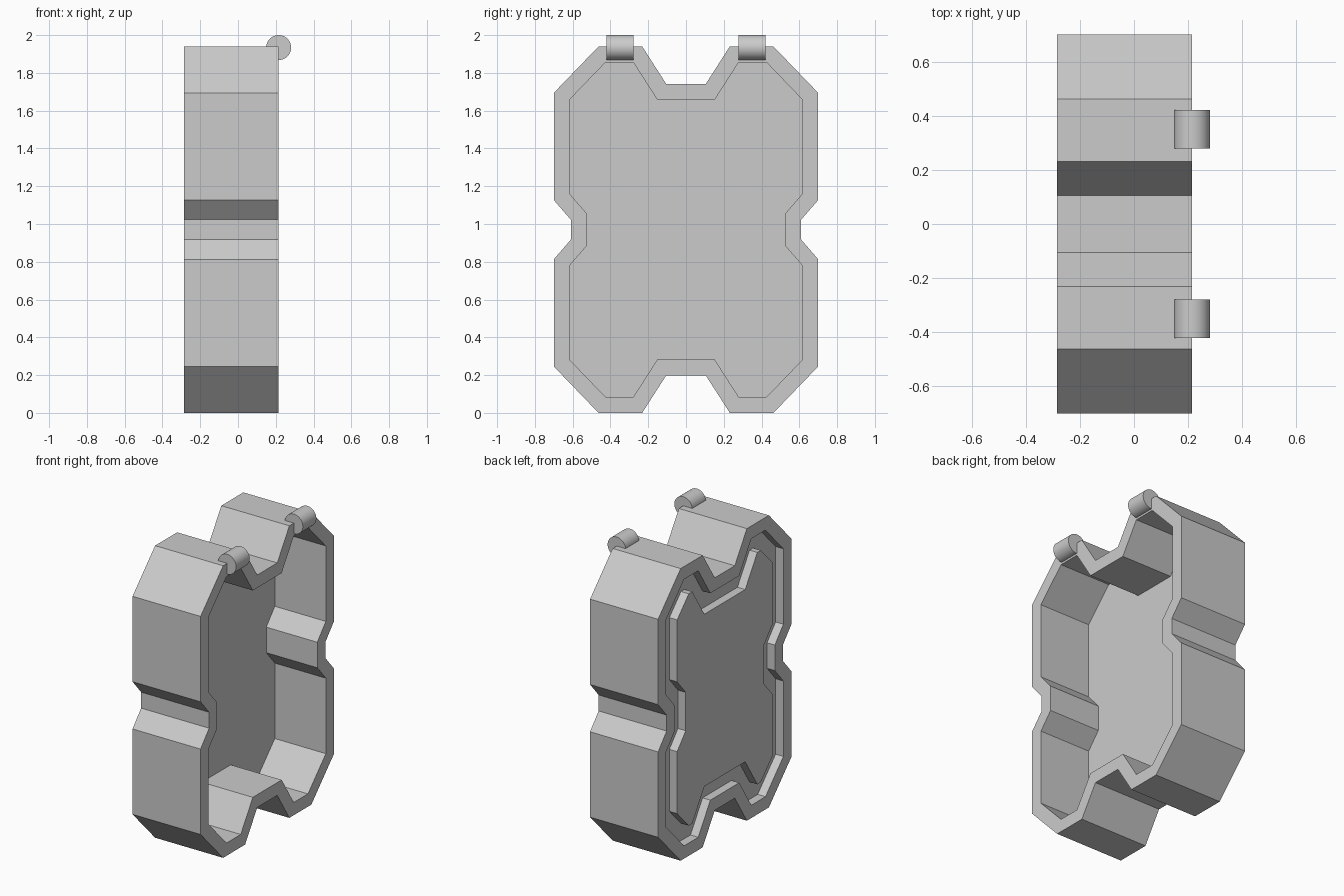
import bpy, bmesh, math
from mathutils import Vector

cube = bpy.data.objects.get("Cube")
if cube:
    bpy.data.objects.remove(cube, do_unlink=True)

grey = bpy.data.materials.new("plain grey")
grey.use_nodes = True
grey.diffuse_color = (0.6, 0.6, 0.6, 1)
grey.node_tree.nodes["Principled BSDF"].inputs["Base Color"].default_value = (0.6, 0.6, 0.6, 1)

HALF_H = 0.97   # half the height of the shell
WALL = 0.085    # shell wall thickness
OPEN_X, BACK_X, FLOOR_X, GROOVE_X = 0.215, -0.285, -0.16, -0.228

# Quarter outline (y, z from centre), mirrored to a closed counter-clockwise loop
quarter = [Vector(p) for p in ((0.61, 0.053), (0.7, 0.157), (0.7, 0.724),
                               (0.463, HALF_H), (0.232, HALF_H), (0.105, 0.772))]
upper = quarter + [Vector((-p.x, p.y)) for p in reversed(quarter)]
outline = upper + [-p for p in upper]


def inset(points, d):
    """Move every edge of the loop inward by d, with mitred corners."""
    result = []
    for i, p in enumerate(points):
        a = (p - points[i - 1]).normalized()
        b = (points[(i + 1) % len(points)] - p).normalized()
        na, nb = Vector((-a.y, a.x)), Vector((-b.y, b.x))
        result.append(p + (na + nb) * d / (1 + na.dot(nb)))
    return result


def finish(bm, name):
    bmesh.ops.recalc_face_normals(bm, faces=bm.faces)
    mesh = bpy.data.meshes.new(name)
    bm.to_mesh(mesh)
    bm.free()
    mesh.materials.append(grey)
    obj = bpy.data.objects.new(name, mesh)
    bpy.context.collection.objects.link(obj)
    return obj


# Shell: inner floor, inner wall, rim, outer wall, back groove, back panel
bm = bmesh.new()
sections = [(WALL, FLOOR_X), (WALL, OPEN_X), (0, OPEN_X), (0, BACK_X),
            (WALL, BACK_X), (WALL, GROOVE_X), (0.2, GROOVE_X), (0.2, BACK_X)]
rings = [[bm.verts.new((x, p.x, p.y + HALF_H)) for p in inset(outline, d)]
         for d, x in sections]
for r, s in zip(rings, rings[1:]):
    for i in range(len(r)):
        bm.faces.new((r[i - 1], r[i], s[i], s[i - 1]))
bm.faces.new(rings[0])
bm.faces.new(rings[-1])
finish(bm, "case_shell")

# Hinge barrels on the top edge of the open side
for side, label in ((-1, "front"), (1, "back")):
    bm = bmesh.new()
    bmesh.ops.create_cone(bm, cap_ends=True, segments=48, radius1=0.066,
                          radius2=0.066, depth=0.142)
    hinge = finish(bm, label + "_hinge_barrel")
    hinge.rotation_euler.x = math.pi / 2
    hinge.location = (OPEN_X, side * 0.35, 1.934)
    bpy.ops.object.select_all(action="DESELECT")
    hinge.select_set(True)
    bpy.context.view_layer.objects.active = hinge
    bpy.ops.object.shade_smooth_by_angle(angle=math.radians(30))
